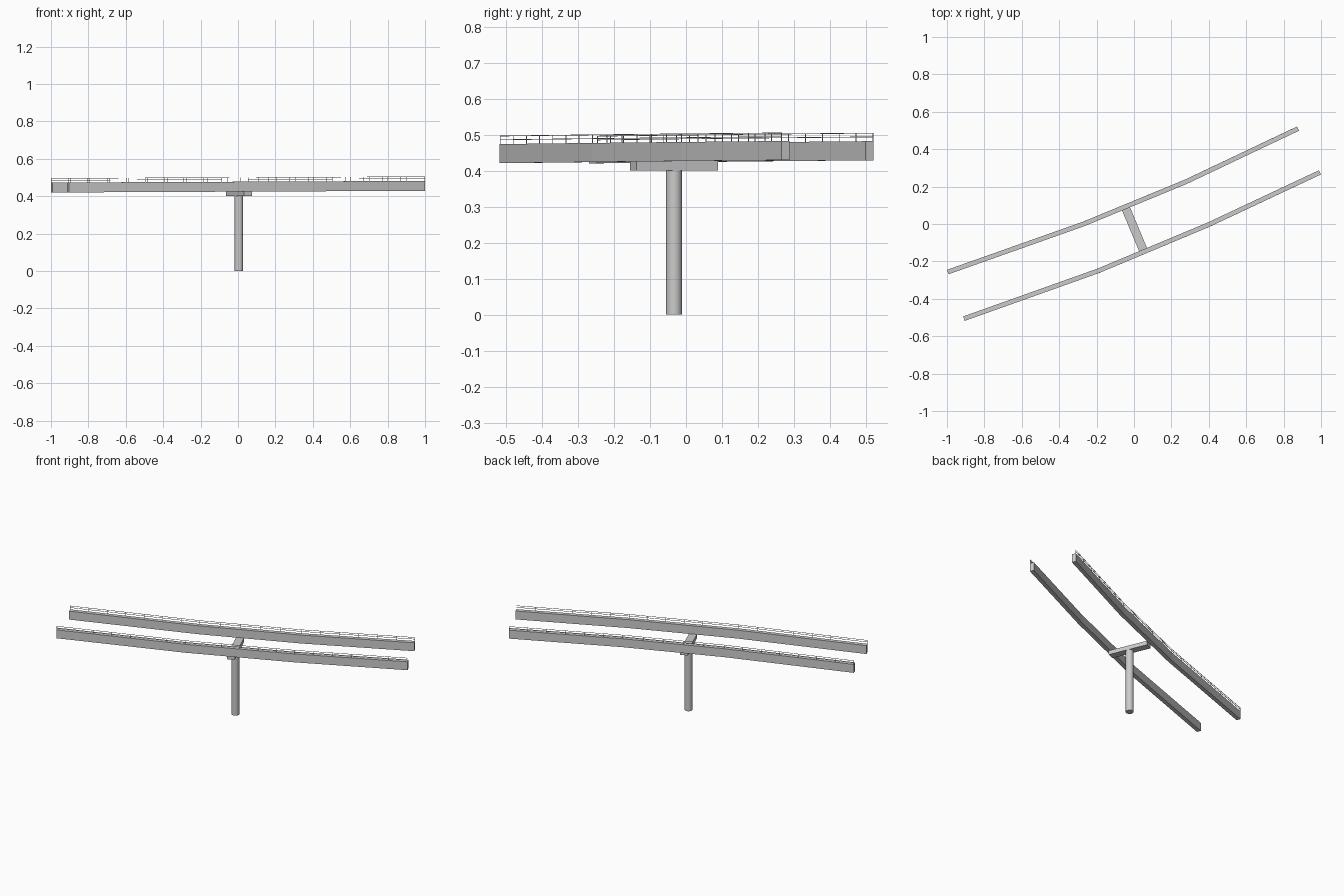
import bpy, bmesh, math
from mathutils import Vector

if "Cube" in bpy.data.objects:
    bpy.data.objects.remove(bpy.data.objects["Cube"])

W, H = 0.025, 0.053   # girder width and depth


def make(name, bm, smooth=False):
    bmesh.ops.recalc_face_normals(bm, faces=bm.faces)
    me = bpy.data.meshes.new(name)
    bm.to_mesh(me)
    bm.free()
    ob = bpy.data.objects.new(name, me)
    bpy.context.collection.objects.link(ob)
    if smooth:
        bpy.context.view_layer.objects.active = ob
        ob.select_set(True)
        bpy.ops.object.shade_smooth_by_angle(angle=math.radians(40))
        ob.select_set(False)
    return ob


def offset(pts, d):
    """Shift a path sideways (left positive) with mitred corners."""
    out = []
    for i, p in enumerate(pts):
        dirs = []
        if i > 0:
            dirs.append((p - pts[i - 1]).normalized())
        if i < len(pts) - 1:
            dirs.append((pts[i + 1] - p).normalized())
        t = sum(dirs, Vector()).normalized()
        out.append(p + Vector((-t.y, t.x, 0)).normalized() * d)
    return out


def sweep(bm, pts, w, h):
    """Box section swept along a path whose points lie on its underside."""
    left, right = offset(pts, w / 2), offset(pts, -w / 2)
    up = Vector((0, 0, h))
    rings = [[bm.verts.new(v) for v in (l, r, r + up, l + up)] for l, r in zip(left, right)]
    for a, b in zip(rings, rings[1:]):
        for k in range(4):
            bm.faces.new((a[k], a[(k + 1) % 4], b[(k + 1) % 4], b[k]))
    bm.faces.new(rings[0])
    bm.faces.new(rings[-1])


def girder(label, xy, side):
    # Bent girder, rising gently to the right
    pts = [Vector((x, y, 0.4245 + 0.0045 * x)) for x, y in xy]
    bm = bmesh.new()
    sweep(bm, pts, W, H)
    make(label + "_girder", bm)

    # Handrail along the outer edge
    edge = [p + Vector((0, 0, H)) for p in offset(pts, side * (W / 2 - 0.0015))]
    bm = bmesh.new()
    for z in (0.011, 0.0215):
        sweep(bm, [p + Vector((0, 0, z)) for p in edge], 0.002, 0.002)
    for i, (a, b) in enumerate(zip(edge, edge[1:])):
        n = round((b - a).length / 0.11)
        t = (b - a).normalized() * 0.001
        for k in range(n + (i == len(edge) - 2)):
            p = a.lerp(b, k / n)
            if i == 0 and k == 0:
                p = p + t
            if k == n:
                p = p - t
            sweep(bm, [p - t, p + t], 0.002, 0.0225)
    make(label + "_handrail", bm)


girder("back", [(-0.996, -0.257), (-0.27, 0.0), (0.28, 0.227), (0.877, 0.51)], 1)
girder("front", [(-0.909, -0.506), (-0.19, -0.25), (0.40, -0.003), (0.994, 0.276)], -1)

# Crosshead carrying both girders
c = Vector((0.005, -0.033, 0.40))
d = Vector((0.386, -0.923, 0)).normalized() * 0.123
bm = bmesh.new()
sweep(bm, [c - d, c + d], 0.046, 0.026)
make("crosshead", bm)

# Round column
bm = bmesh.new()
bmesh.ops.create_cone(bm, cap_ends=True, segments=16, radius1=0.0225, radius2=0.0225, depth=0.40)
bmesh.ops.translate(bm, verts=bm.verts, vec=(c.x, c.y, 0.20))
make("column", bm, True)
